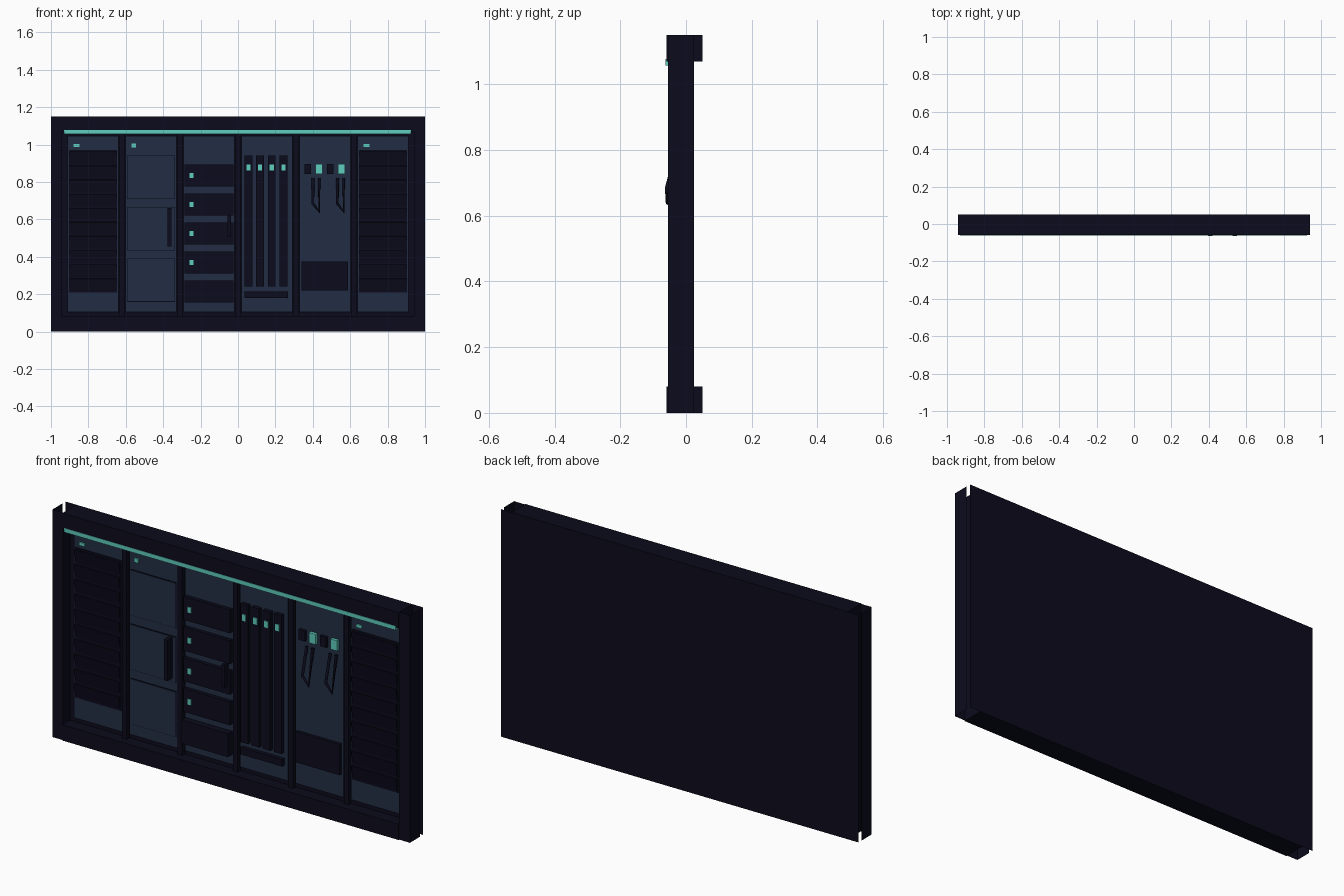
import bpy, bmesh, math
from mathutils import Matrix, Vector

old = bpy.data.objects.get("Cube")
if old:
    bpy.data.objects.remove(old, do_unlink=True)


def material(name, rgb):
    m = bpy.data.materials.new(name)
    m.use_nodes = True
    m.diffuse_color = (*rgb, 1)
    m.node_tree.nodes["Principled BSDF"].inputs["Base Color"].default_value = (*rgb, 1)
    return m


DARK = material("dark navy", (0.0035, 0.0033, 0.0116))
BLACK = material("gap black", (0.0018, 0.0018, 0.006))
BLUE = material("slate blue", (0.016, 0.026, 0.058))
TEAL = material("teal light", (0.114, 0.61, 0.515))


def box(name, x, y, z, mat, drop=()):
    """Box from (min, max) pairs; drop lists face directions left open."""
    bm = bmesh.new()
    bmesh.ops.create_cube(bm, size=1)
    ends = (x, y, z)
    for v in bm.verts:
        v.co = Vector([e[0] if c < 0 else e[1] for c, e in zip(v.co, ends)])
    bm.normal_update()
    gone = [f for f in bm.faces if any(f.normal.dot(Vector(d)) > 0.9 for d in drop)]
    bmesh.ops.delete(bm, geom=gone, context='FACES')
    me = bpy.data.meshes.new(name)
    bm.to_mesh(me)
    bm.free()
    me.materials.append(mat)
    ob = bpy.data.objects.new(name, me)
    bpy.context.collection.objects.link(ob)
    return ob


def span(c, half):
    return (c - half, c + half)


WALL = 0.0       # front of the recessed backing
DOOR = -0.01     # front of the locker panels

# Outer frame: solid rails, open channel posts, rear skin
for name, z in (("bottom_rail", (0, 0.08)), ("top_rail", (1.07, 1.15))):
    box(name, (-0.94, 0.94), (-0.06, 0.05), z, DARK)
for side, x in (("right", (-1, -0.94)), ("left", (0.94, 1))):
    box(side + "_post", x, (-0.055, 0.025), (0, 1.15), DARK,
        drop=((0, 0, 1), (0, 0, -1), (0, 1, 0)))
box("rear_skin", (-1, 1), (0.05, 0.0505), (0, 1.15), DARK)
box("backing", (-0.94, 0.94), (WALL, 0.01), (0.08, 1.07), DARK)
box("light_strip", (-0.93, 0.925), (-0.062, -0.04), (1.057, 1.078), TEAL)

# Locker bays and dividers
centres = [-0.775 + 0.31 * i for i in range(6)]
for i, c in enumerate(centres):
    box(f"bay_rim_{i}", span(c, 0.139), (-0.005, WALL), (0.1, 1.05), BLACK)
    box(f"bay_panel_{i}", span(c, 0.133), (DOOR, WALL), (0.107, 1.043), BLUE)
    if i:
        box(f"divider_{i}", span(c - 0.155, 0.013), (-0.022, WALL), (0.08, 1.07), DARK)

# Vent bays at both ends, with tilted slats
for label, c in (("right", centres[0]), ("left", centres[5])):
    box(label + "_vent", span(c, 0.129), (-0.013, DOOR), (0.21, 0.97), DARK)
    for k in range(10):
        z = 0.25 + 0.0755 * k
        slat = box(f"{label}_slat_{k}", span(0, 0.125), span(0, 0.003), span(0, 0.033), DARK)
        slat.matrix_world = Matrix.Translation((c, -0.016, z)) @ Matrix.Rotation(
            math.radians(8), 4, 'X')
    box(label + "_vent_lamp", span(c - 0.088, 0.016), (-0.016, DOOR), (0.987, 1.003), TEAL)

# Door bay: three outlined panels, a handle and a lamp
c = centres[1]
for k, z in enumerate((0.275, 0.55, 0.825)):
    box(f"door_outline_{k}", span(c, 0.128), (-0.012, DOOR), span(z, 0.116), BLACK)
    box(f"door_panel_{k}", span(c, 0.125), (-0.015, DOOR), span(z, 0.113), BLUE)
box("door_handle", (-0.376, -0.356), (-0.055, -0.014), (0.455, 0.66), DARK)
box("door_lamp", (-0.57, -0.546), (-0.018, DOOR), (0.985, 1.005), TEAL)

# Drawer bay: lowest drawer is pulled out a little
c = centres[2]
for k in range(5):
    z = 0.214 + 0.155 * k
    front = -0.03 if k else -0.045
    box(f"drawer_{k}", span(c, 0.13), (front, DOOR), span(z, 0.059), DARK)
    if k:
        box(f"drawer_lamp_{k}", (-0.26, -0.239), (front - 0.004, front), span(z, 0.014), TEAL)
box("drawer_handle", (-0.055, -0.038), (-0.055, -0.02), (0.505, 0.62), DARK)

# Rack bay: four upright cells above a tray
for k in range(4):
    x = 0.056 + 0.0622 * k
    box(f"rack_cell_{k}", span(x, 0.021), (-0.03, DOOR), (0.242, 0.942), DARK)
    box(f"rack_lamp_{k}", span(x, 0.011), (-0.034, -0.03), (0.86, 0.893), TEAL)
box("rack_tray", (0.035, 0.267), (-0.03, DOOR), (0.18, 0.215), DARK)

# Hose bay: sockets, hanging loops and a storage bin
for k in range(4):
    x = 0.373 + 0.06 * k
    box(f"socket_{k}", span(x, 0.018), (-0.025, DOOR), (0.843, 0.895), TEAL if k % 2 else DARK)
for k, x in enumerate((0.4, 0.531)):
    curve = bpy.data.curves.new(f"hose_{k}", 'CURVE')
    curve.dimensions = '3D'
    curve.bevel_depth = 0.008
    curve.bevel_resolution = 1
    curve.use_fill_caps = True
    spline = curve.splines.new('POLY')
    path = ((0, -0.022, 0.82), (0, -0.057, 0.685), (0.034, -0.055, 0.64), (0.034, -0.022, 0.82))
    spline.points.add(len(path) - 1)
    for p, (dx, y, z) in zip(spline.points, path):
        p.co = (x + dx, y, z, 1)
    curve.materials.append(DARK)
    hose = bpy.data.objects.new(f"hose_{k}", curve)
    bpy.context.collection.objects.link(hose)
box("storage_bin", (0.34, 0.587), (-0.026, DOOR), (0.22, 0.375), DARK)
